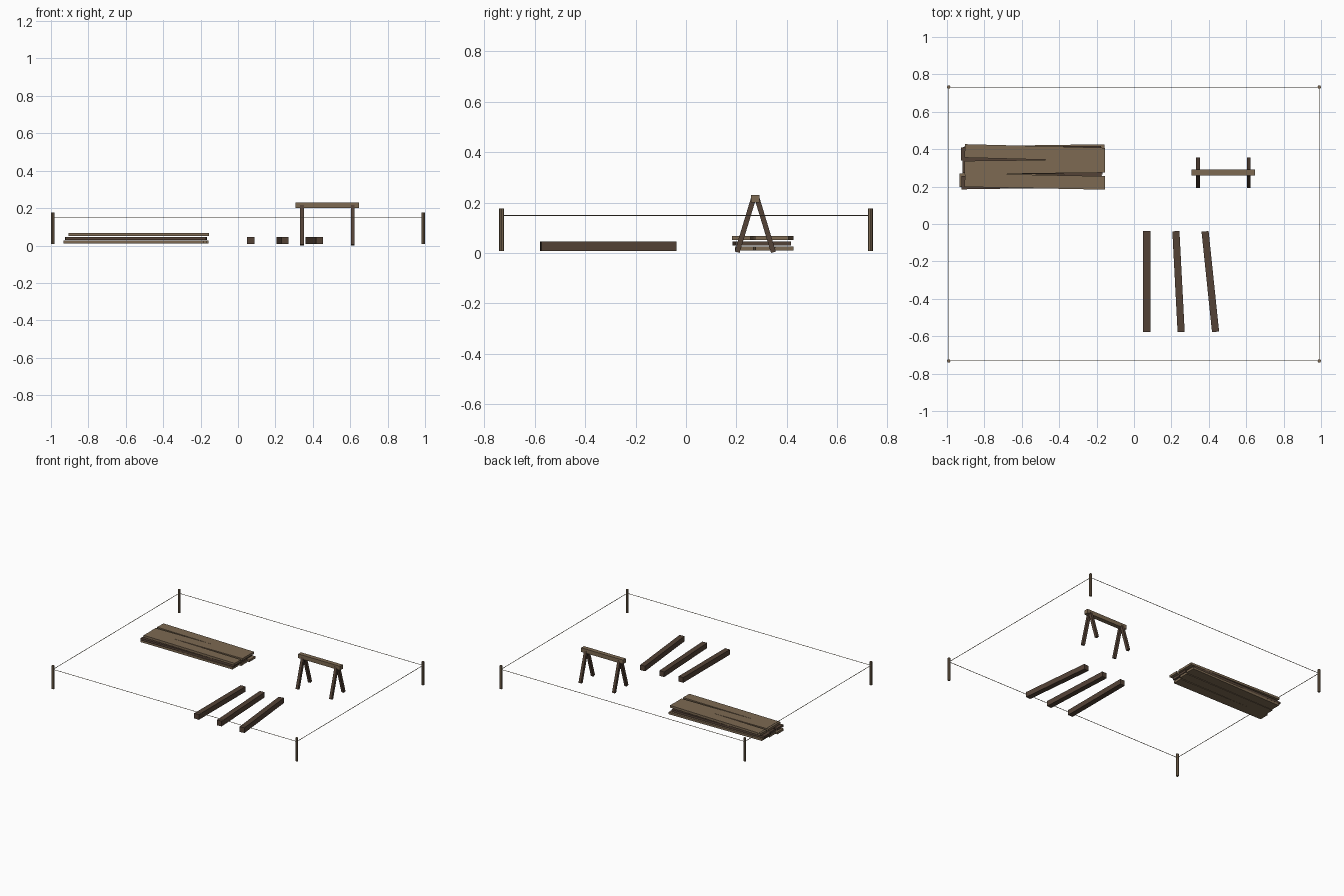
import bpy, math
from mathutils import Vector

if "Cube" in bpy.data.objects:
    bpy.data.objects.remove(bpy.data.objects["Cube"])


def material(name, rgb):
    m = bpy.data.materials.new(name)
    m.diffuse_color = (*rgb, 1)
    m.use_nodes = True
    m.node_tree.nodes["Principled BSDF"].inputs["Base Color"].default_value = m.diffuse_color
    return m


LIGHT = material("light timber", (0.205, 0.143, 0.085))
DARK = material("dark timber", (0.088, 0.055, 0.037))
CORD = material("cord", (0.36, 0.30, 0.21))


def box(name, center, size, mat, rot=(0, 0, 0)):
    bpy.ops.mesh.primitive_cube_add(size=1, location=center, rotation=rot)
    o = bpy.context.object
    o.name = name
    o.scale = size
    o.data.materials.append(mat)
    return o


def rod(name, a, b, radius, sides, mat):
    a, b = Vector(a), Vector(b)
    d = b - a
    bpy.ops.mesh.primitive_cylinder_add(vertices=sides, radius=radius, depth=d.length,
                                        location=(a + b) / 2)
    o = bpy.context.object
    o.name = name
    o.rotation_euler = d.to_track_quat('Z', 'Y').to_euler()
    o.data.materials.append(mat)


# Corner stakes and the cord strung around them
X, Y = 0.9905, 0.732
corners = [(-X, -Y), (X, -Y), (X, Y), (-X, Y)]
for i, (x, y) in enumerate(corners):
    rod(f"stake_{i}", (x, y, 0.007), (x, y, 0.177), 0.0095, 8, LIGHT)
    nx, ny = corners[(i + 1) % 4]
    rod(f"cord_{i}", (x, y, 0.149), (nx, ny, 0.149), 0.002, 6, CORD)

# Plank stack: each layer lists (x, y, turn) of its planks
layers = [
    [(-0.557, 0.233, -0.005), (-0.542, 0.308, 0.008), (-0.532, 0.385, 0.014)],
    [(-0.547, 0.227, 0.015), (-0.542, 0.304, -0.012), (-0.550, 0.378, 0.010)],
    [(-0.530, 0.227, -0.020), (-0.531, 0.306, 0.012), (-0.530, 0.381, -0.026)],
]
for k, layer in enumerate(layers):
    for j, (x, y, turn) in enumerate(layer):
        box(f"plank_{k}_{j}", (x, y, 0.018 + 0.0205 * k), (0.75, 0.072, 0.016),
            DARK if k == 1 else LIGHT, (0, 0, turn))

# Three squared beams fanned out on the ground
for i in range(3):
    box(f"beam_{i}", (0.068 + 0.17 * i, -0.308, 0.027), (0.038, 0.54, 0.038),
        DARK, (0, 0, 0.052 * i))

# Sawhorse: top rail with two splayed leg pairs
box("sawhorse_rail", (0.478, 0.275, 0.216), (0.34, 0.032, 0.03), LIGHT)
for x in (0.342, 0.614):
    for s in (-1, 1):
        top, foot = Vector((x, 0.275 + s * 0.008, 0.214)), Vector((x, 0.275 + s * 0.072, 0.003))
        d = top - foot
        box("sawhorse_leg", (top + foot) / 2, (0.02, 0.02, d.length), DARK,
            (math.atan2(-d.y, d.z), 0, 0))
